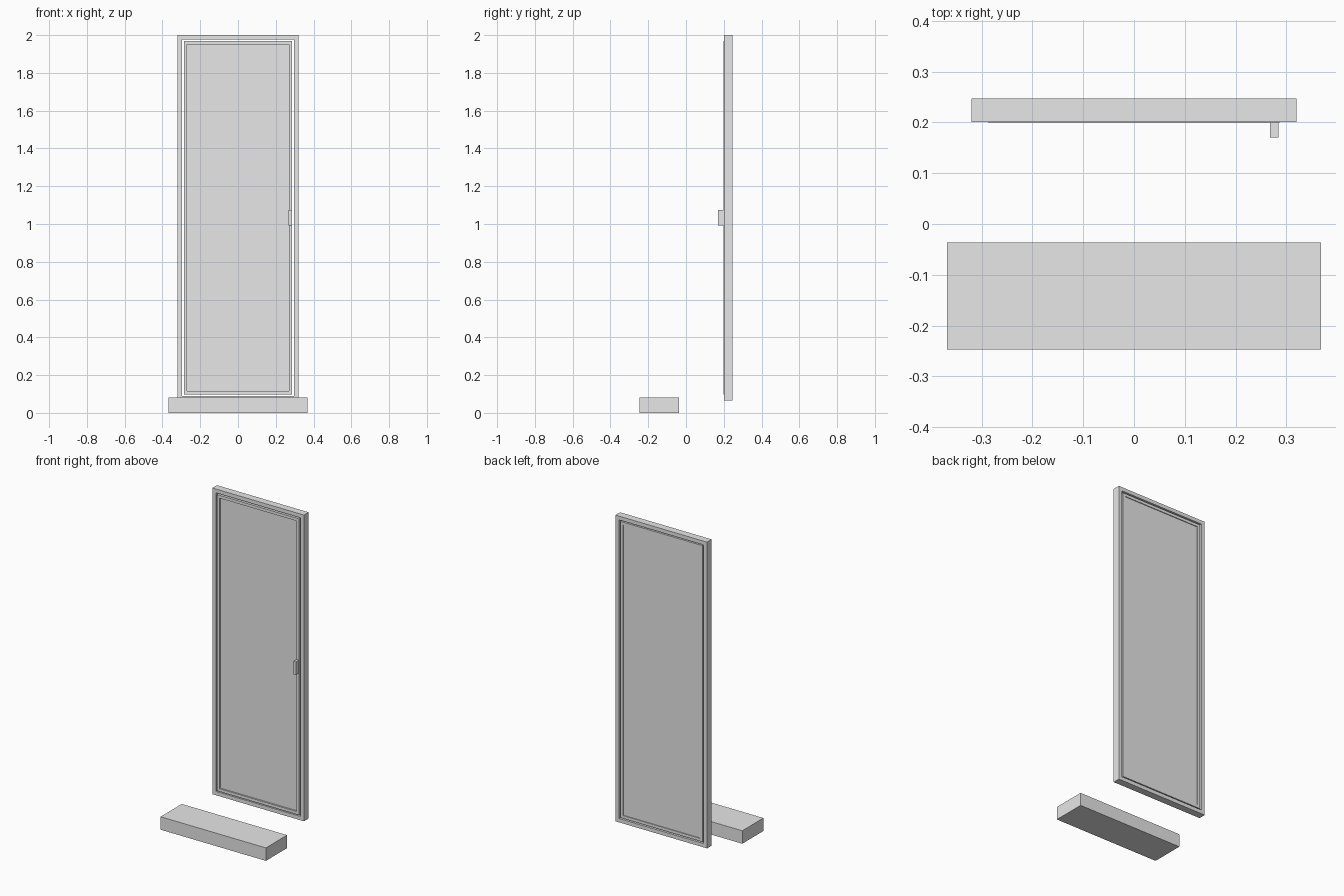
import bpy
import bmesh
from mathutils import Vector

cube = bpy.data.objects.get("Cube")
if cube:
    bpy.data.objects.remove(cube, do_unlink=True)

# One plain grey for every part
GREY = (0.8, 0.8, 0.8, 1)
grey = bpy.data.materials.new("plain_grey")
grey.use_nodes = True
grey.diffuse_color = GREY
grey.node_tree.nodes["Principled BSDF"].inputs["Base Color"].default_value = GREY


def finish(name, bm):
    bmesh.ops.recalc_face_normals(bm, faces=bm.faces)
    mesh = bpy.data.meshes.new(name)
    bm.to_mesh(mesh)
    bm.free()
    mesh.materials.append(grey)
    obj = bpy.data.objects.new(name, mesh)
    bpy.context.scene.collection.objects.link(obj)
    return obj


def slab(name, x, y, z, border=None):
    """Upright block between pairs of limits; a border turns it into a ring."""
    bm = bmesh.new()
    corners = [(x[0], z[0]), (x[1], z[0]), (x[1], z[1]), (x[0], z[1])]
    face = bm.faces.new([bm.verts.new((px, y[0], pz)) for px, pz in corners])
    bm.normal_update()
    if border:
        bmesh.ops.inset_region(bm, faces=[face], thickness=border,
                               use_boundary=True, use_even_offset=True)
        bmesh.ops.delete(bm, geom=[face], context="FACES")
    grown = bmesh.ops.extrude_face_region(bm, geom=bm.faces[:], use_keep_orig=True)
    verts = [g for g in grown["geom"] if isinstance(g, bmesh.types.BMVert)]
    bmesh.ops.translate(bm, verts=verts, vec=Vector((0, y[1] - y[0], 0)))
    return finish(name, bm)


# Outer door frame
slab("door_frame", (-0.32, 0.32), (0.201, 0.247), (0.066, 2.0), border=0.024)

# Door leaf, set in the frame with a narrow gap: full-depth rim, recessed panel
slab("door_rim", (-0.287, 0.287), (0.199, 0.245), (0.097, 1.968), border=0.018)
slab("door_panel", (-0.269, 0.269), (0.209, 0.24), (0.115, 1.95))

# Handle on the rim
slab("door_handle", (0.268, 0.285), (0.17, 0.2), (0.993, 1.075))

# Separate step in front of the door
slab("front_step", (-0.368, 0.368), (-0.247, -0.036), (0, 0.082))
